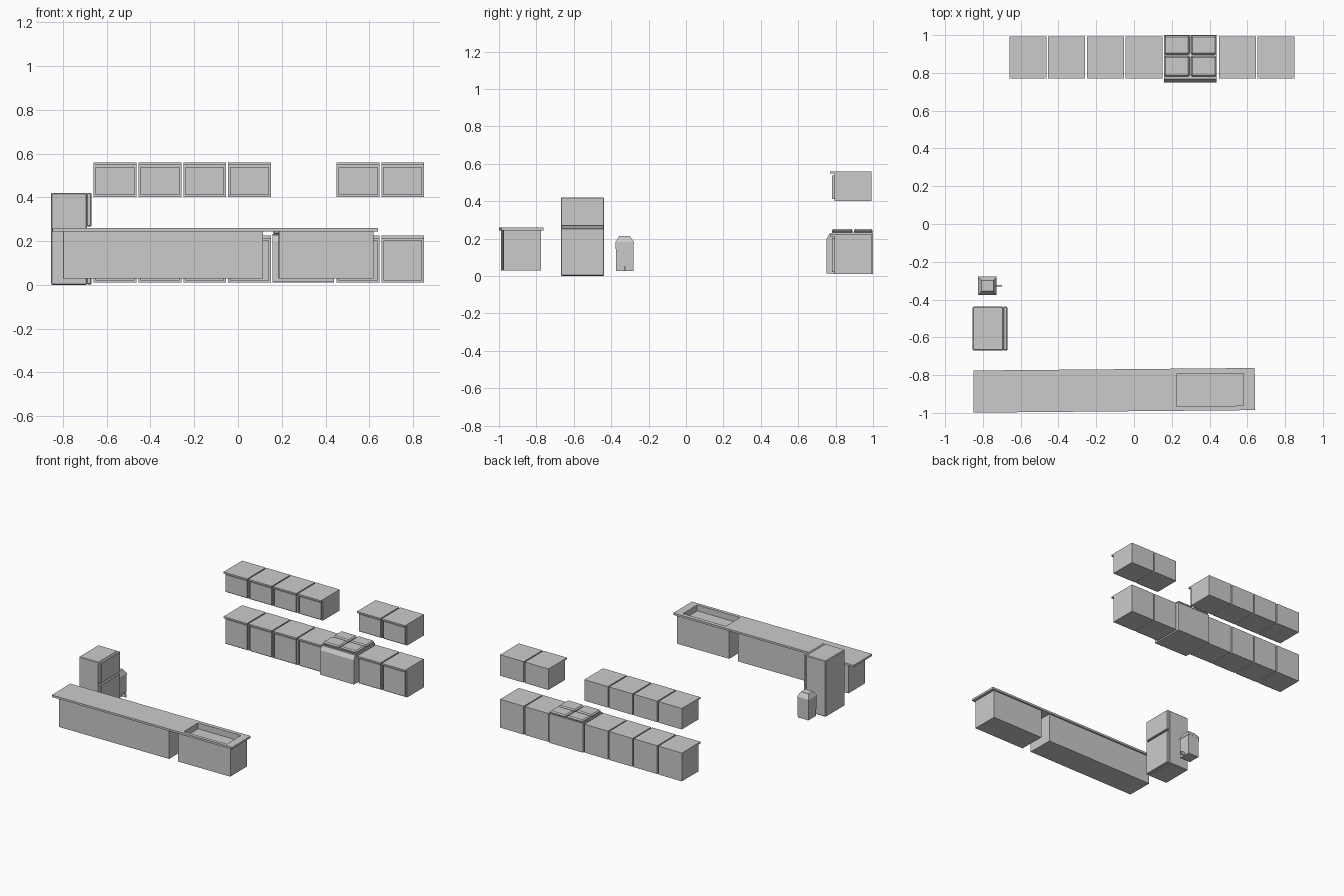
import bpy, bmesh
from mathutils import Matrix, Vector

if "Cube" in bpy.data.objects:
    bpy.data.objects.remove(bpy.data.objects["Cube"])


def obj_from_bm(name, bm):
    bmesh.ops.recalc_face_normals(bm, faces=bm.faces)
    me = bpy.data.meshes.new(name)
    bm.to_mesh(me)
    bm.free()
    ob = bpy.data.objects.new(name, me)
    bpy.context.collection.objects.link(ob)
    return ob


def box(name, x, y, z, bevel=0.0):
    """Box from (min, max) ranges on each axis."""
    bm = bmesh.new()
    bmesh.ops.create_cube(bm, size=1)
    for v in bm.verts:
        v.co = Vector([(r[0] + r[1]) / 2 + c * (r[1] - r[0]) for c, r in zip(v.co, (x, y, z))])
    ob = obj_from_bm(name, bm)
    if bevel:
        m = ob.modifiers.new("bevel", "BEVEL")
        m.width, m.segments = bevel, 1
    return ob


def extrude_x(name, x, profile):
    """Prism along x from a (y, z) outline."""
    bm = bmesh.new()
    f = bm.faces.new([bm.verts.new((x[0], y, z)) for y, z in profile])
    ext = bmesh.ops.extrude_face_region(bm, geom=[f])["geom"]
    bmesh.ops.translate(bm, vec=(x[1] - x[0], 0, 0),
                        verts=[g for g in ext if isinstance(g, bmesh.types.BMVert)])
    return obj_from_bm(name, bm)


def stacked_loft(name, cx, cy, rings):
    """Square rings (half x, half y, z) joined bottom to top."""
    bm = bmesh.new()
    loops = [[bm.verts.new((cx + sx * hx, cy + sy * hy, z))
              for sx, sy in ((-1, -1), (1, -1), (1, 1), (-1, 1))] for hx, hy, z in rings]
    for a, b in zip(loops, loops[1:]):
        for i in range(4):
            j = (i + 1) % 4
            bm.faces.new((a[i], a[j], b[j], b[i]))
    bm.faces.new(loops[0])
    bm.faces.new(loops[-1])
    return obj_from_bm(name, bm)


def cabinet(name, x0, z0, z1):
    x1 = x0 + 0.196
    box(name + "_body", (x0, x1), (0.793, 0.992), (z0, z1))
    box(name + "_door", (x0 + 0.009, x1 - 0.009), (0.78, 0.793), (z0 + 0.009, z1 - 0.021))
    box(name + "_top_lip", (x0, x1), (0.77, 0.793), (z1 - 0.012, z1))


# Back wall cabinets, upper and lower rows
for i, x0 in enumerate([-0.66, -0.455, -0.25, -0.045, 0.45, 0.655]):
    cabinet(f"upper_cabinet_{i + 1}", x0, 0.402, 0.56)
    cabinet(f"lower_cabinet_{i + 1}", x0, 0.012, 0.225)

# Stove with sloped control strip and four hob plates
extrude_x("stove_body", (0.158, 0.438),
          [(0.785, 0.012), (1.0, 0.012), (1.0, 0.232), (0.78, 0.232), (0.785, 0.2)])
extrude_x("stove_door", (0.158, 0.438),
          [(0.75, 0.015), (0.785, 0.015), (0.785, 0.228), (0.768, 0.228), (0.75, 0.198)])
for i, x in enumerate([(0.16, 0.294), (0.301, 0.436)]):
    for j, y in enumerate([(0.78, 0.89), (0.897, 0.998)]):
        box(f"hob_plate_{i}{j}", x, y, (0.23, 0.252), 0.008)

# Front counter, turned slightly, with a sink recess
parts = [
    box("countertop", (-0.85, 0.64), (-0.992, -0.769), (0.245, 0.26)),
    box("counter_base_long", (-0.798, 0.113), (-0.982, -0.782), (0.03, 0.246)),
    box("counter_base_sink", (0.187, 0.618), (-0.982, -0.782), (0.03, 0.246)),
    box("sink_cutter", (0.225, 0.58), (-0.968, -0.798), (0.215, 0.3)),
]
pivot = Vector((-0.105, -0.88, 0))
turn = Matrix.Translation(pivot) @ Matrix.Rotation(0.009, 4, "Z") @ Matrix.Translation(-pivot)
for p in parts:
    p.data.transform(turn)
cutter = parts[3]
cutter.hide_render = True
cutter.hide_set(True)
for p in (parts[0], parts[2]):
    m = p.modifiers.new("sink_hole", "BOOLEAN")
    m.object, m.operation, m.solver = cutter, "DIFFERENCE", "EXACT"

# Fridge, doors facing +x
box("fridge_body", (-0.855, -0.69), (-0.669, -0.438), (0.0, 0.421), 0.005)
box("fridge_lower_door", (-0.691, -0.67), (-0.669, -0.438), (0.002, 0.257), 0.004)
box("fridge_upper_door", (-0.691, -0.67), (-0.669, -0.438), (0.267, 0.421), 0.004)

# Pedal bin with tapered lid
stacked_loft("bin_body", -0.776, -0.328, [(0.044, 0.046, 0.026), (0.046, 0.048, 0.174)])
stacked_loft("bin_lid", -0.776, -0.328,
             [(0.049, 0.049, 0.174), (0.049, 0.049, 0.182), (0.031, 0.028, 0.215)])
box("bin_pedal", (-0.735, -0.7), (-0.331, -0.324), (0.026, 0.05))
